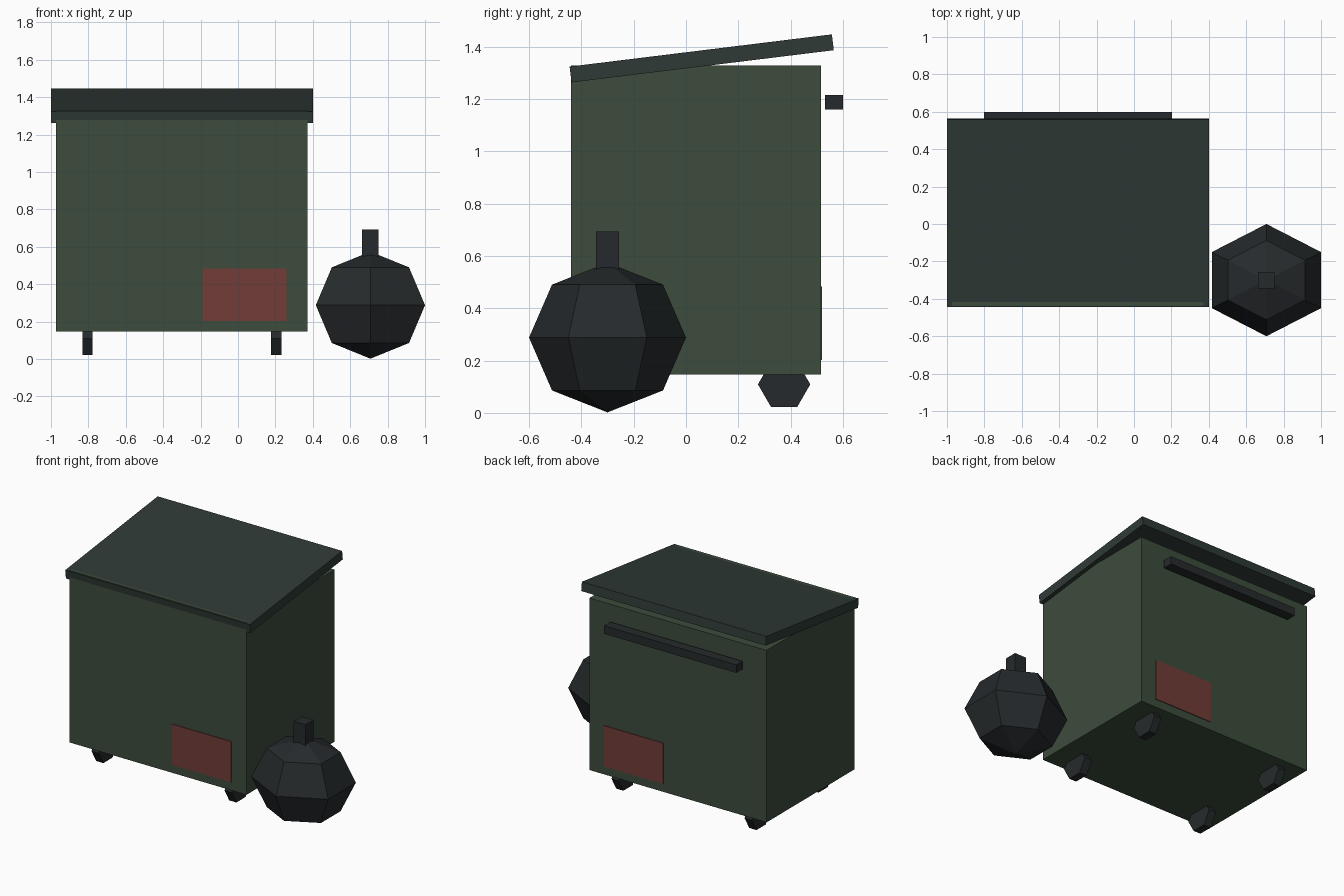
import bpy, bmesh, math
from mathutils import Matrix, Vector

if "Cube" in bpy.data.objects:
    bpy.data.objects.remove(bpy.data.objects["Cube"])


def material(name, rgb):
    m = bpy.data.materials.new(name)
    m.diffuse_color = (*rgb, 1)
    m.use_nodes = True
    m.node_tree.nodes["Principled BSDF"].inputs["Base Color"].default_value = m.diffuse_color
    return m


GREEN = material("bin_green", (0.045, 0.072, 0.045))
LID = material("lid_green", (0.028, 0.042, 0.036))
RED = material("rust_red", (0.165, 0.045, 0.04))
BLACK = material("black_plastic", (0.019, 0.023, 0.025))

CX, CY = -0.30, 0.038   # centre of the bin in plan


def finish(name, bm, mat, loc, rot_x=0):
    bmesh.ops.recalc_face_normals(bm, faces=bm.faces)
    mesh = bpy.data.meshes.new(name)
    bm.to_mesh(mesh)
    bm.free()
    mesh.materials.append(mat)
    ob = bpy.data.objects.new(name, mesh)
    ob.location = loc
    ob.rotation_euler.x = rot_x
    bpy.context.collection.objects.link(ob)
    return ob


def box(name, loc, size, mat, rot_x=0):
    bm = bmesh.new()
    bmesh.ops.create_cube(bm, size=1)
    bmesh.ops.scale(bm, vec=size, verts=bm.verts)
    return finish(name, bm, mat, loc, rot_x)


# Bin body, tilted lid and rear push handle
box("bin_body", (CX, CY, 0.737), (1.345, 0.955, 1.18), GREEN)
box("lid", (CX, 0.06, 1.355), (1.40, 1.01, 0.061), LID, math.radians(7))
box("handle", (CX, 0.566, 1.187), (1.005, 0.068, 0.055), BLACK)

# Red panels on the front and back faces
for label, side in (("front", -1), ("back", 1)):
    box(label + "_panel", (0.035, CY + side * 0.4725, 0.343), (0.448, 0.02, 0.28), RED)

# Four hexagonal wheels
for xl, sx in (("left", -1), ("right", 1)):
    for yl, sy in (("front", -1), ("back", 1)):
        bm = bmesh.new()
        bmesh.ops.create_cone(bm, cap_ends=True, segments=6, radius1=0.1, radius2=0.1,
                              depth=0.055, matrix=Matrix.Rotation(math.pi / 2, 4, 'Y'))
        finish(f"{yl}_{xl}_wheel", bm, BLACK,
               (CX + sx * 0.505, CY + sy * 0.337, 0.109))

# Rubbish bag: half-circle profile lathed in six steps, then squashed
bm = bmesh.new()
profile = [bm.verts.new((0, math.sin(a * math.pi / 4), math.cos(a * math.pi / 4)))
           for a in range(5)]
edges = [bm.edges.new(pair) for pair in zip(profile, profile[1:])]
bmesh.ops.spin(bm, geom=profile + edges, cent=(0, 0, 0), axis=(0, 0, 1),
               angle=2 * math.pi, steps=6)
bmesh.ops.remove_doubles(bm, verts=bm.verts, dist=0.001)
bmesh.ops.scale(bm, vec=Vector((0.337, 0.30, 0.286)), verts=bm.verts)
finish("rubbish_bag", bm, BLACK, (0.708, -0.30, 0.288))

# Knot on top of the bag
box("bag_knot", (0.708, -0.30, 0.62), (0.088, 0.088, 0.145), BLACK)
